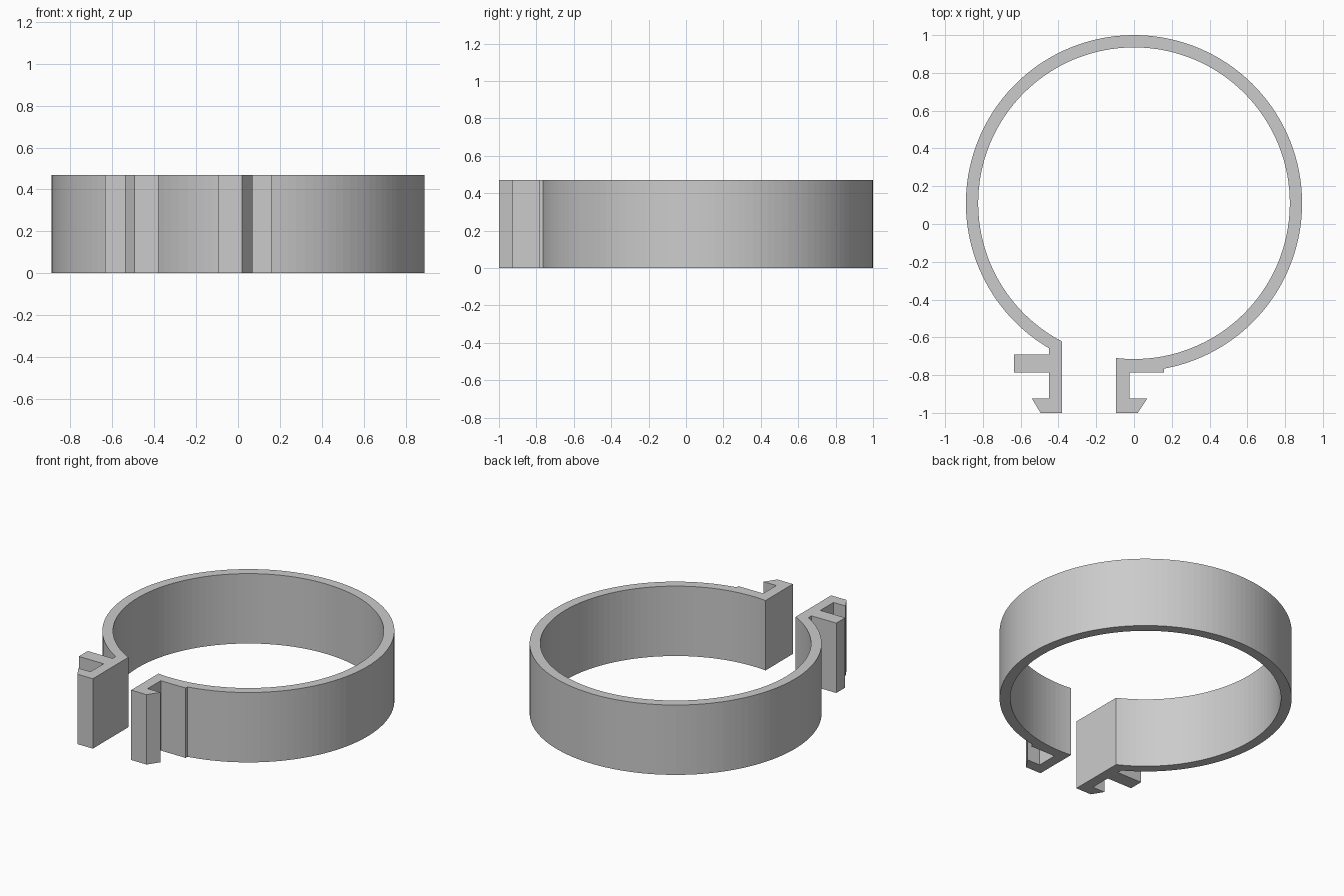
import bpy
import bmesh
from math import acos, cos, sin, tau
from mathutils import Vector

cube = bpy.data.objects.get("Cube")
if cube:
    bpy.data.objects.remove(cube, do_unlink=True)

HEIGHT = 0.47
CENTRE_Y = 0.11
OUTER, INNER = 0.89, 0.825
SEGMENTS = 120


def lower_angle(radius, x):
    """Angle of the point at x on the front half of a circle."""
    return tau - acos(x / radius)


def arc(radius, start, end):
    """Points along the ring from one angle to another, both included."""
    points = []
    for i in range(SEGMENTS + 1):
        a = start + (end - start) * i / SEGMENTS
        points.append((radius * cos(a), CENTRE_Y + radius * sin(a)))
    return points


# Right jaw with a hook and a finger tab, from the ring's outside edge inwards
tab_jaw = [(-0.45, -0.69), (-0.635, -0.69), (-0.635, -0.785), (-0.45, -0.785),
           (-0.45, -0.925), (-0.54, -0.925), (-0.495, -1), (-0.38, -1)]

# Left jaw with a hook and a foot that merges into the ring
foot_jaw = [(0.16, -0.785), (-0.025, -0.785), (-0.025, -0.925),
            (0.07, -0.925), (0.02, -1), (-0.095, -1)]

# Whole outline: outside of the band, one jaw, inside of the band, other jaw
outside = arc(OUTER, lower_angle(OUTER, 0.16) - tau, lower_angle(OUTER, -0.45))
inside = arc(INNER, lower_angle(INNER, -0.38), lower_angle(INNER, -0.095) - tau)
outline = outside + tab_jaw + inside + foot_jaw[::-1]

# Extrude the outline into a solid clip
bm = bmesh.new()
base = bm.faces.new([bm.verts.new((x, y, 0)) for x, y in outline])
top = bmesh.ops.extrude_face_region(bm, geom=[base], use_keep_orig=True)
top_verts = [g for g in top["geom"] if isinstance(g, bmesh.types.BMVert)]
bmesh.ops.translate(bm, verts=top_verts, vec=Vector((0, 0, HEIGHT)))
caps = [f for f in bm.faces if len(f.verts) > 4]
bmesh.ops.triangulate(bm, faces=caps, ngon_method='EAR_CLIP')
bmesh.ops.recalc_face_normals(bm, faces=bm.faces)

mesh = bpy.data.meshes.new("ring_clamp")
bm.to_mesh(mesh)
bm.free()
clamp = bpy.data.objects.new("ring_clamp", mesh)
bpy.context.collection.objects.link(clamp)

# Plain grey plastic
grey = bpy.data.materials.new("light_grey")
grey.use_nodes = True
colour = (0.6, 0.6, 0.6, 1)
grey.diffuse_color = colour
grey.node_tree.nodes["Principled BSDF"].inputs["Base Color"].default_value = colour
mesh.materials.append(grey)
